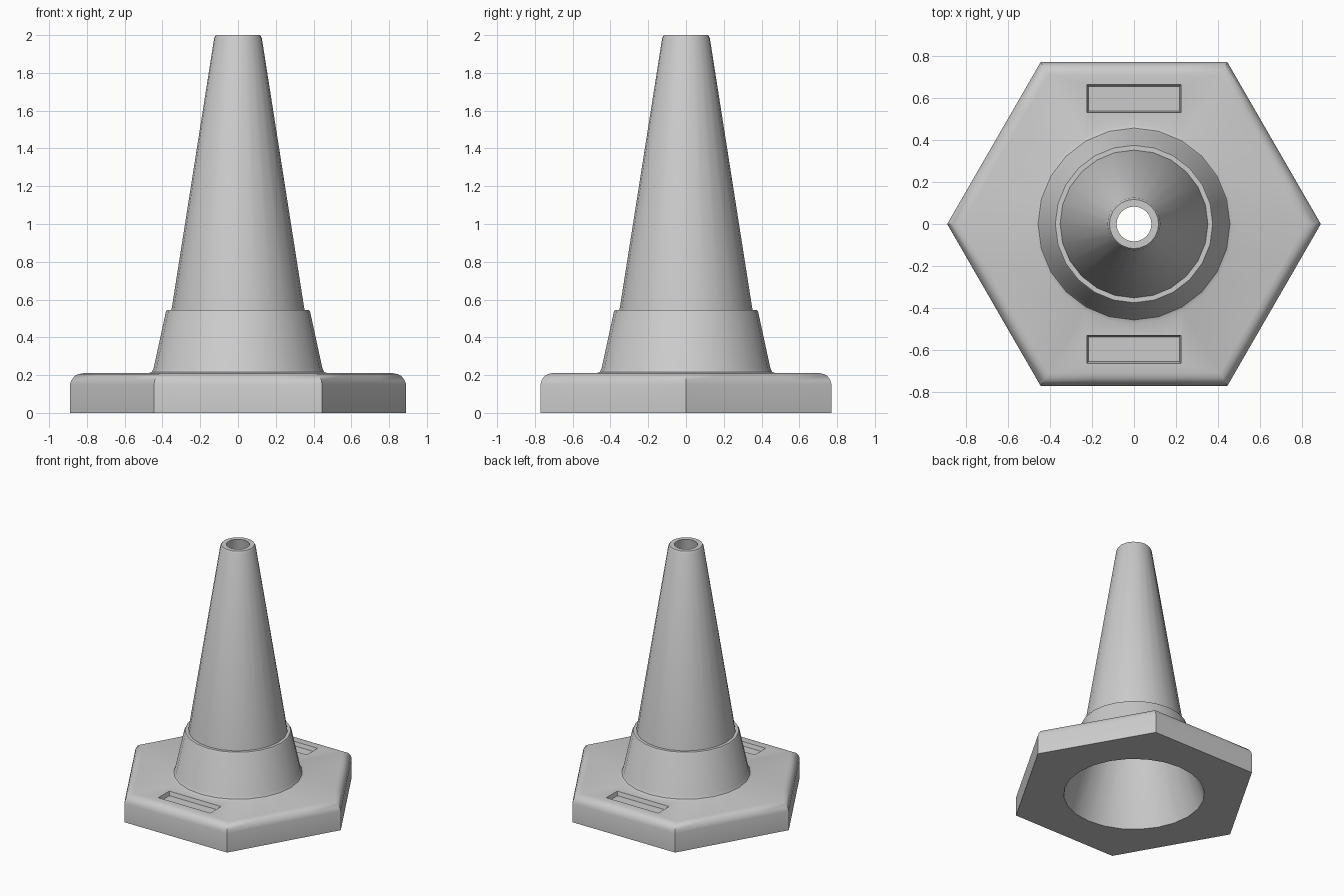
import bpy, bmesh, math

if "Cube" in bpy.data.objects:
    bpy.data.objects.remove(bpy.data.objects["Cube"])

SIDES = 24


def hex_ring(r, z):
    # hexagon with corners on the x axis, sampled at even angles
    pts = []
    for i in range(SIDES):
        a = 2 * math.pi * i / SIDES
        local = (a + 1e-9) % (math.pi / 3) - math.pi / 6
        d = r * math.cos(math.pi / 6) / math.cos(local)
        pts.append((d * math.cos(a), d * math.sin(a), z))
    return pts


def round_ring(r, z):
    return [(r * math.cos(2 * math.pi * i / SIDES),
             r * math.sin(2 * math.pi * i / SIDES), z) for i in range(SIDES)]


def make_object(name, bm):
    bmesh.ops.recalc_face_normals(bm, faces=bm.faces)
    mesh = bpy.data.meshes.new(name)
    bm.to_mesh(mesh)
    bm.free()
    obj = bpy.data.objects.new(name, mesh)
    bpy.context.collection.objects.link(obj)
    return obj


# Hexagonal foot with rounded upper rim
foot = [(0.89, 0), (0.89, 0.15), (0.882, 0.173), (0.865, 0.195), (0.845, 0.205), (0.82, 0.21)]
# Flared collar, tapered cone, rim, then the hollow inside
body = [(0.475, 0.21), (0.457, 0.217), (0.447, 0.235), (0.382, 0.535), (0.375, 0.546),
        (0.352, 0.546), (0.126, 1.985), (0.117, 2.0), (0.083, 2.0), (0.315, 0.55), (0.50, 0)]

rings = [hex_ring(r, z) for r, z in foot] + [round_ring(r, z) for r, z in body]
bm = bmesh.new()
loops = [[bm.verts.new(p) for p in ring] for ring in rings]
for k, lower in enumerate(loops):
    upper = loops[(k + 1) % len(loops)]
    for i in range(SIDES):
        j = (i + 1) % SIDES
        bm.faces.new((lower[i], lower[j], upper[j], upper[i]))
cone = make_object("traffic_cone", bm)

# Shallow grip recesses at front and back
for side in (-1, 1):
    bm = bmesh.new()
    bmesh.ops.create_cube(bm, size=1)
    for v in bm.verts:
        low = v.co.z < 0
        half_x, half_y = (0.216, 0.058) if low else (0.226, 0.068)
        v.co = (math.copysign(half_x, v.co.x),
                side * 0.597 + math.copysign(half_y, v.co.y),
                0.18 if low else 0.214)
    cutter = make_object("recess_cutter", bm)
    cutter.hide_render = True
    mod = cone.modifiers.new("recess", 'BOOLEAN')
    mod.operation = 'DIFFERENCE'
    mod.solver = 'EXACT'
    mod.object = cutter
    bpy.context.view_layer.objects.active = cone
    cone.select_set(True)
    bpy.ops.object.modifier_apply(modifier=mod.name)
    bpy.data.objects.remove(cutter)

# Smooth curved walls, keep hexagon corners and steps crisp
bpy.context.view_layer.objects.active = cone
cone.select_set(True)
bpy.ops.object.shade_smooth_by_angle(angle=math.radians(38))
